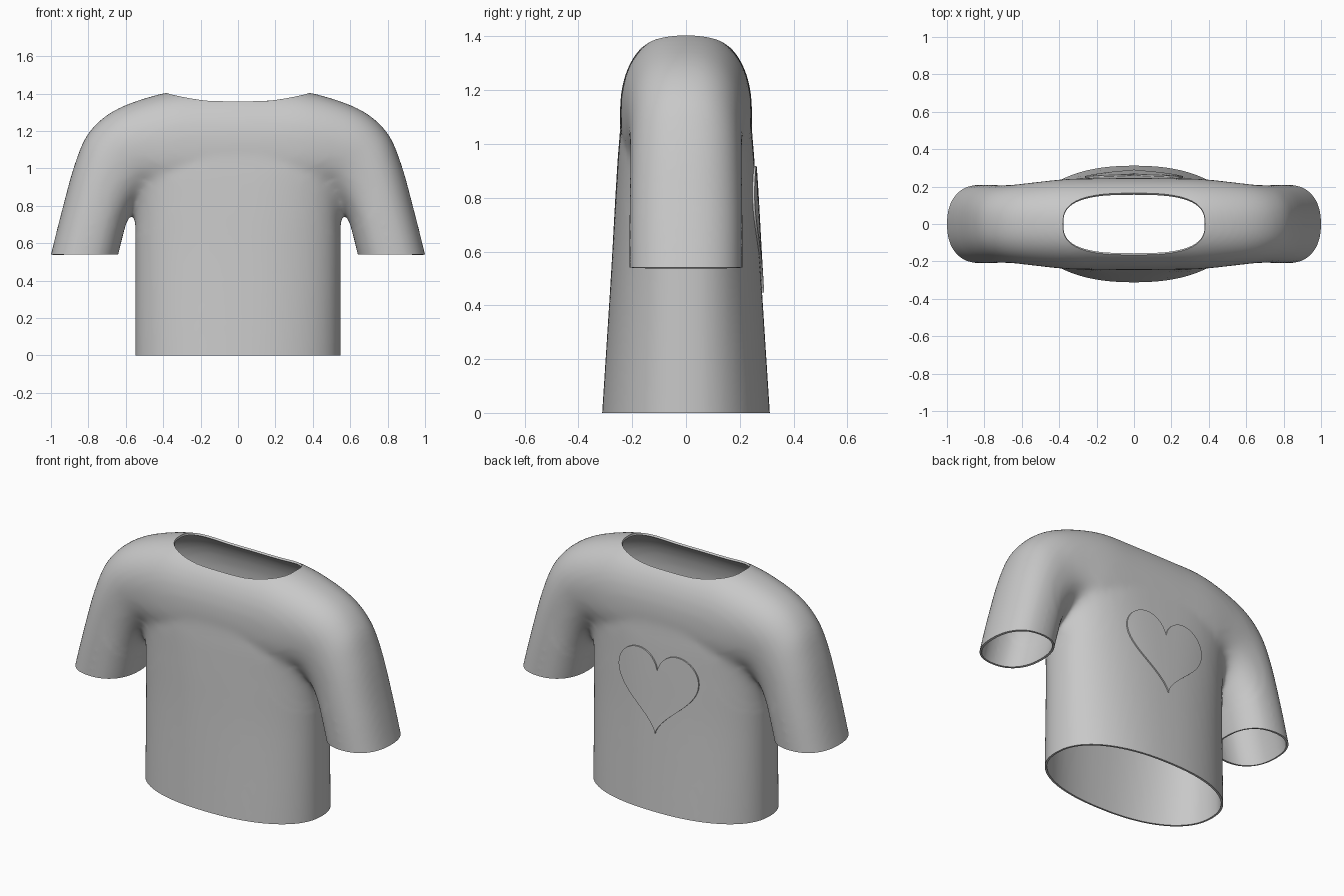
import bpy, bmesh, math
from mathutils import Vector
from mathutils.bvhtree import BVHTree

cube = bpy.data.objects.get("Cube")
if cube:
    bpy.data.objects.remove(cube, do_unlink=True)

grey = bpy.data.materials.new("grey_cloth")
grey.use_nodes = True
grey.diffuse_color = (0.58, 0.58, 0.58, 1)
grey.node_tree.nodes["Principled BSDF"].inputs["Base Color"].default_value = (0.58, 0.58, 0.58, 1)


def oval(n, count=64):
    """Unit superellipse points with exponent n."""
    pts = []
    for i in range(count):
        a = 2 * math.pi * i / count
        c, s = math.cos(a), math.sin(a)
        pts.append((math.copysign(abs(c) ** (2 / n), c), math.copysign(abs(s) ** (2 / n), s)))
    return pts


def smooth_rows(rows, steps=6):
    """Catmull-Rom interpolation of section rows."""
    out = []
    for i in range(len(rows) - 1):
        a, b, c, d = (rows[min(max(j, 0), len(rows) - 1)] for j in range(i - 1, i + 3))
        for k in range(steps):
            t = k / steps
            out.append([q + 0.5 * t * (r - p + t * (2 * p - 5 * q + 4 * r - s + t * (3 * (q - r) + s - p)))
                        for p, q, r, s in zip(a, b, c, d)])
    return out + [list(rows[-1])]


def loft(bm, rings):
    """Closed tube through rings of points, capped at both ends."""
    vs = [[bm.verts.new(p) for p in ring] for ring in rings]
    n = len(vs[0])
    for lo, hi in zip(vs, vs[1:]):
        for i in range(n):
            bm.faces.new((lo[i], lo[(i + 1) % n], hi[(i + 1) % n], hi[i]))
    bm.faces.new(vs[0][::-1])
    bm.faces.new(vs[-1])


def make_object(name, bm):
    mesh = bpy.data.meshes.new(name)
    bm.to_mesh(mesh)
    obj = bpy.data.objects.new(name, mesh)
    bpy.context.scene.collection.objects.link(obj)
    mesh.materials.append(grey)
    return obj


def bake(obj):
    """Result of the modifiers as a bmesh; the modifiers are removed."""
    bpy.context.view_layer.update()
    graph = bpy.context.evaluated_depsgraph_get()
    bm = bmesh.new()
    bm.from_mesh(obj.evaluated_get(graph).to_mesh())
    obj.modifiers.clear()
    return bm


def finish(obj):
    for p in obj.data.polygons:
        p.use_smooth = True
        p.material_index = 0
    obj.data.set_sharp_from_angle(angle=math.radians(40))


# Torso: z, half width, half depth, exponent
torso = [(-0.08, 0.55, 0.317, 2.25), (0, 0.55, 0.312, 2.25), (0.5, 0.55, 0.28, 2.35), (0.8, 0.55, 0.263, 2.6),
         (1.0, 0.55, 0.25, 2.9), (1.1, 0.52, 0.238, 2.9), (1.2, 0.45, 0.2, 2.8)]
bm = bmesh.new()
loft(bm, [[(w * x, d * y, z) for x, y in oval(n)] for z, w, d, n in smooth_rows(torso)])

# Sleeves and shoulders as one arch: outer x, outer z, inner x, inner z, half depth
arm = [(1.02, 0.46, 0.66, 0.46, 0.21), (1.0, 0.54, 0.64, 0.54, 0.21), (0.945, 0.76, 0.595, 0.71, 0.21),
       (0.87, 1.03, 0.54, 0.82, 0.208), (0.79, 1.2, 0.47, 0.87, 0.21), (0.64, 1.32, 0.42, 0.86, 0.222),
       (0.38, 1.405, 0.34, 0.82, 0.24), (0.15, 1.42, 0.14, 0.8, 0.245)]
arch = arm + [(-a, b, -c, d, e) for a, b, c, d, e in reversed(arm)]
rings = []
for ox, oz, ix, iz, d in smooth_rows(arch):
    mid, half = Vector((ox + ix, 0, oz + iz)) / 2, Vector((ox - ix, 0, oz - iz)) / 2
    rings.append([mid + half * u + Vector((0, d * v, 0)) for u, v in oval(2.3)])
loft(bm, rings)
bmesh.ops.recalc_face_normals(bm, faces=bm.faces)
shirt = make_object("shirt", bm)

# Fuse the parts and soften the armpit folds
remesh = shirt.modifiers.new("fuse", "REMESH")
remesh.mode = "VOXEL"
remesh.voxel_size = 0.015
bm = bake(shirt)


def relax(verts, times):
    for _ in range(times):
        bmesh.ops.smooth_vert(bm, verts=verts, factor=0.5, use_axis_x=True, use_axis_y=True, use_axis_z=True)


relax(bm.verts[:], 5)
relax([v for v in bm.verts if math.hypot(abs(v.co.x) - 0.54, v.co.z - 0.85) < 0.2], 15)
relax([v for v in bm.verts if math.hypot(abs(v.co.x) - 0.55, v.co.z - 0.82) < 0.13], 12)
bm.to_mesh(shirt.data)

# Neck opening
NECK_W, NECK_D, NECK_N = 0.38, 0.165, 2.8
bm = bmesh.new()
loft(bm, [[(NECK_W * x, NECK_D * y, z) for x, y in oval(NECK_N, 96)] for z in (1.12, 1.6)])
bmesh.ops.recalc_face_normals(bm, faces=bm.faces)
cutter = make_object("neck_cutter", bm)
cutter.hide_render = True
cut = shirt.modifiers.new("neck", "BOOLEAN")
cut.operation = "DIFFERENCE"
cut.solver = "EXACT"
cut.object = cutter
bm = bake(shirt)
bpy.data.objects.remove(cutter, do_unlink=True)


def in_neck(p):
    return abs(p.x / NECK_W) ** NECK_N + abs(p.y / NECK_D) ** NECK_N < 1.0002


inside = [f for f in bm.faces if in_neck(f.calc_center_median())]
bmesh.ops.delete(bm, geom=inside, context="FACES")


# Hem and cuff openings
def trim(height, min_x):
    faces = [f for f in bm.faces if abs(f.calc_center_median().x) >= min_x]
    geom = set(faces)
    for f in faces:
        geom.update(f.edges)
        geom.update(f.verts)
    bmesh.ops.bisect_plane(bm, geom=list(geom), plane_co=(0, 0, height), plane_no=(0, 0, 1), dist=1e-5)
    below = [f for f in bm.faces if f.calc_center_median().z < height
             and abs(f.calc_center_median().x) >= min_x]
    bmesh.ops.delete(bm, geom=below, context="FACES")


trim(0.54, 0.6)
trim(0, 0)
bmesh.ops.remove_doubles(bm, verts=bm.verts, dist=0.0015)
surface = BVHTree.FromBMesh(bm)
bm.to_mesh(shirt.data)

# Cloth thickness
shell = shirt.modifiers.new("thickness", "SOLIDIFY")
shell.thickness = 0.012
shell.offset = -1
bake(shirt).to_mesh(shirt.data)
finish(shirt)

# Raised heart patch that follows the back
SEGMENTS, RINGS, SIZE = 80, 10, 0.0163
bm = bmesh.new()


def on_back(x, z, lift):
    hit = surface.ray_cast(Vector((x, 1, z)), Vector((0, -1, 0)))[0]
    return bm.verts.new((x, (hit.y if hit else 0.25) + lift, z))


def heart_ring(scale, lift):
    ring = []
    for i in range(SEGMENTS):
        t = 2 * math.pi * i / SEGMENTS
        x = 16 * math.sin(t) ** 3
        z = 13 * math.cos(t) - 5 * math.cos(2 * t) - 2 * math.cos(3 * t) - math.cos(4 * t)
        ring.append(on_back(SIZE * scale * x, 0.725 + SIZE * scale * z, lift))
    return ring


loops = [heart_ring(k / RINGS, 0.008) for k in range(1, RINGS + 1)] + [heart_ring(1, -0.004)]
centre = on_back(0, 0.725, 0.008)
for i in range(SEGMENTS):
    j = (i + 1) % SEGMENTS
    bm.faces.new((centre, loops[0][i], loops[0][j]))
    for a, b in zip(loops, loops[1:]):
        bm.faces.new((a[i], b[i], b[j], a[j]))
bmesh.ops.recalc_face_normals(bm, faces=bm.faces)
if sum(f.normal.y for f in bm.faces) < 0:
    bmesh.ops.reverse_faces(bm, faces=bm.faces)
finish(make_object("heart_patch", bm))
